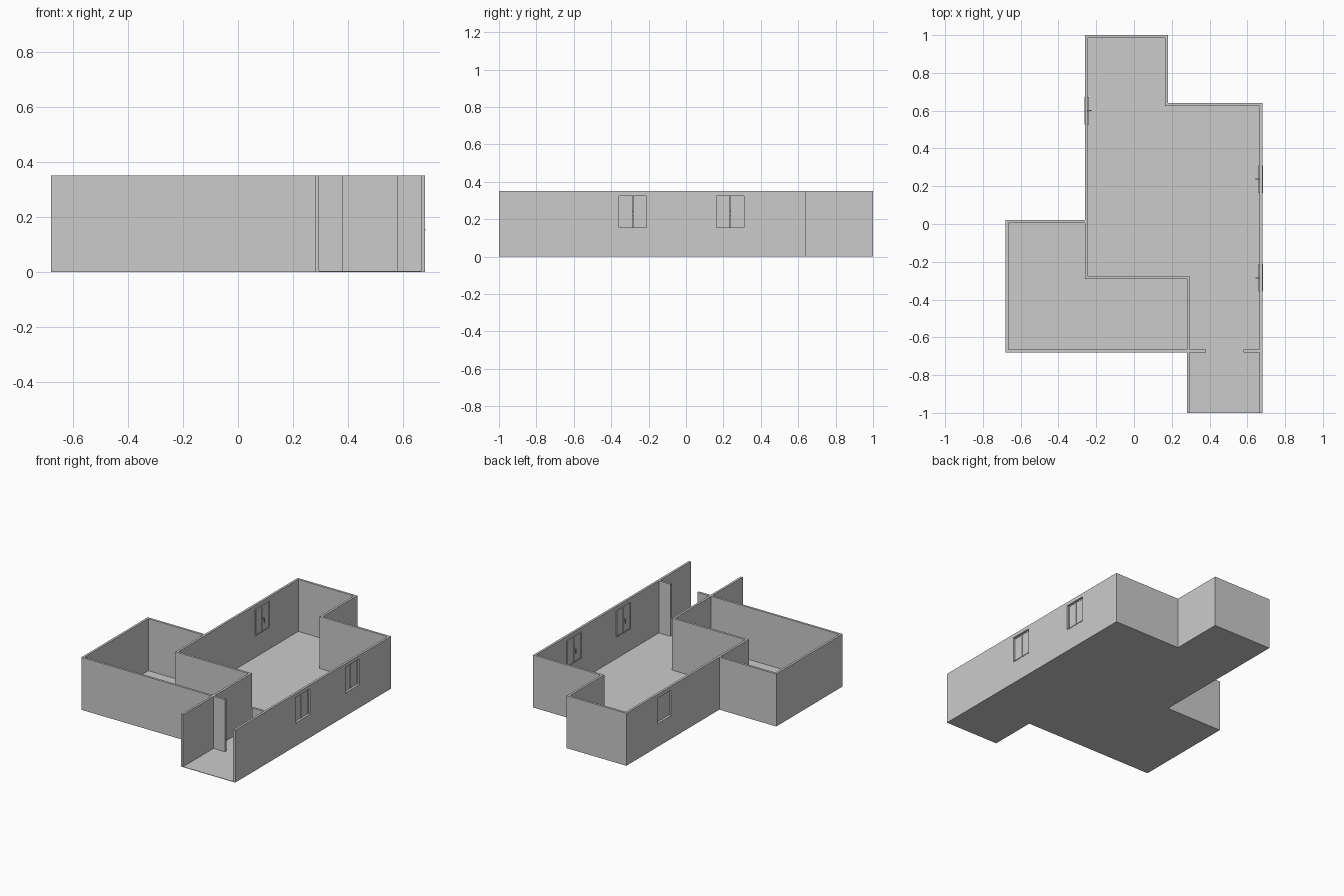
import bpy, bmesh
from math import radians
from mathutils import Vector

if "Cube" in bpy.data.objects:
    bpy.data.objects.remove(bpy.data.objects["Cube"])

H, FLOOR = 0.35, 0.003


def slab(name, loops, z0, z1):
    """Extrude a flat outline (with optional holes) between two heights."""
    bm = bmesh.new()
    for loop in loops:
        vs = [bm.verts.new((x, y, z0)) for x, y in loop]
        for a, b in zip(vs, vs[1:] + vs[:1]):
            bm.edges.new((a, b))
    bmesh.ops.triangle_fill(bm, edges=bm.edges[:], use_beauty=True, normal=(0, 0, 1))
    ext = bmesh.ops.extrude_face_region(bm, geom=bm.faces[:], use_keep_orig=True)
    top = [g for g in ext["geom"] if isinstance(g, bmesh.types.BMVert)]
    bmesh.ops.translate(bm, verts=top, vec=(0, 0, z1 - z0))
    bmesh.ops.recalc_face_normals(bm, faces=bm.faces[:])
    return finish(name, bm)


def finish(name, bm):
    me = bpy.data.meshes.new(name)
    bm.to_mesh(me)
    bm.free()
    ob = bpy.data.objects.new(name, me)
    bpy.context.collection.objects.link(ob)
    return ob


def boxes(name, specs):
    """One object from (min corner, max corner) boxes."""
    bm = bmesh.new()
    for lo, hi in specs:
        lo, hi = Vector(lo), Vector(hi)
        vs = bmesh.ops.create_cube(bm, size=1)["verts"]
        bmesh.ops.scale(bm, verts=vs, vec=hi - lo)
        bmesh.ops.translate(bm, verts=vs, vec=(lo + hi) / 2)
    return finish(name, bm)


# floor covering every room
outline = [(-0.26, 1), (-0.26, 0.02), (-0.68, 0.02), (-0.68, -0.68), (0.28, -0.68),
           (0.28, -1), (0.68, -1), (0.68, 0.64), (0.18, 0.64), (0.18, 1)]
slab("floor", [outline], 0, FLOOR)

# walls: main room open at the entrance hall, side room as a hole
main_inner = [(0.665, -1), (0.665, -0.68), (0.58, -0.68), (0.58, -0.665), (0.665, -0.665),
              (0.665, 0.625), (0.165, 0.625), (0.165, 0.985), (-0.245, 0.985),
              (-0.245, -0.275), (0.295, -0.275), (0.295, -0.665), (0.38, -0.665),
              (0.38, -0.68), (0.295, -0.68), (0.295, -1)]
wall_loop = outline[6:] + outline[:6] + main_inner[::-1]
side_room = [(-0.665, -0.665), (0.28, -0.665), (0.28, -0.29), (-0.26, -0.29),
             (-0.26, 0.005), (-0.665, 0.005)]
walls = slab("walls", [wall_loop, side_room], FLOOR, H)

# windows: outer face x, inward direction, centre y
Z0, Z1, W = 0.15, 0.325, 0.073
for i, (xo, y, rot) in enumerate([(0.68, -0.285, 0), (0.68, 0.237, 0), (-0.26, 0.6, 180)]):
    # opening through the wall
    cut = boxes("window_cutter", [((xo - 0.03, y - W, Z0), (xo + 0.03, y + W, Z1))])
    mod = walls.modifiers.new("opening", "BOOLEAN")
    mod.operation, mod.solver, mod.object = "DIFFERENCE", "EXACT", cut
    bpy.context.view_layer.objects.active = walls
    bpy.ops.object.modifier_apply(modifier=mod.name)
    bpy.data.objects.remove(cut)

    # two sashes, sill and handle, built with the outside towards +x
    a, b, t = -0.022, -0.012, 0.005
    parts = [((-0.014, -W, Z0), (0.002, W, Z0 + 0.006))]
    for y0, y1 in ((-W, -0.0006), (0.0006, W)):
        parts.append(((a + 0.003, y0 + t, Z0 + t), (b - 0.002, y1 - t, Z1 - t)))
        parts += [((a, y0, Z0), (b, y0 + t, Z1)), ((a, y1 - t, Z0), (b, y1, Z1)),
                  ((a, y0 + t, Z0), (b, y1 - t, Z0 + t)),
                  ((a, y0 + t, Z1 - t), (b, y1 - t, Z1))]
    zc = (Z0 + Z1) / 2
    parts += [((-0.032, -0.003, zc), (a, 0.003, zc + 0.006)),
              ((-0.036, -0.003, zc - 0.022), (-0.032, 0.003, zc + 0.006))]
    win = boxes(f"window_{i + 1}", parts)
    win.location = (xo, y, 0)
    win.rotation_euler.z = radians(rot)
